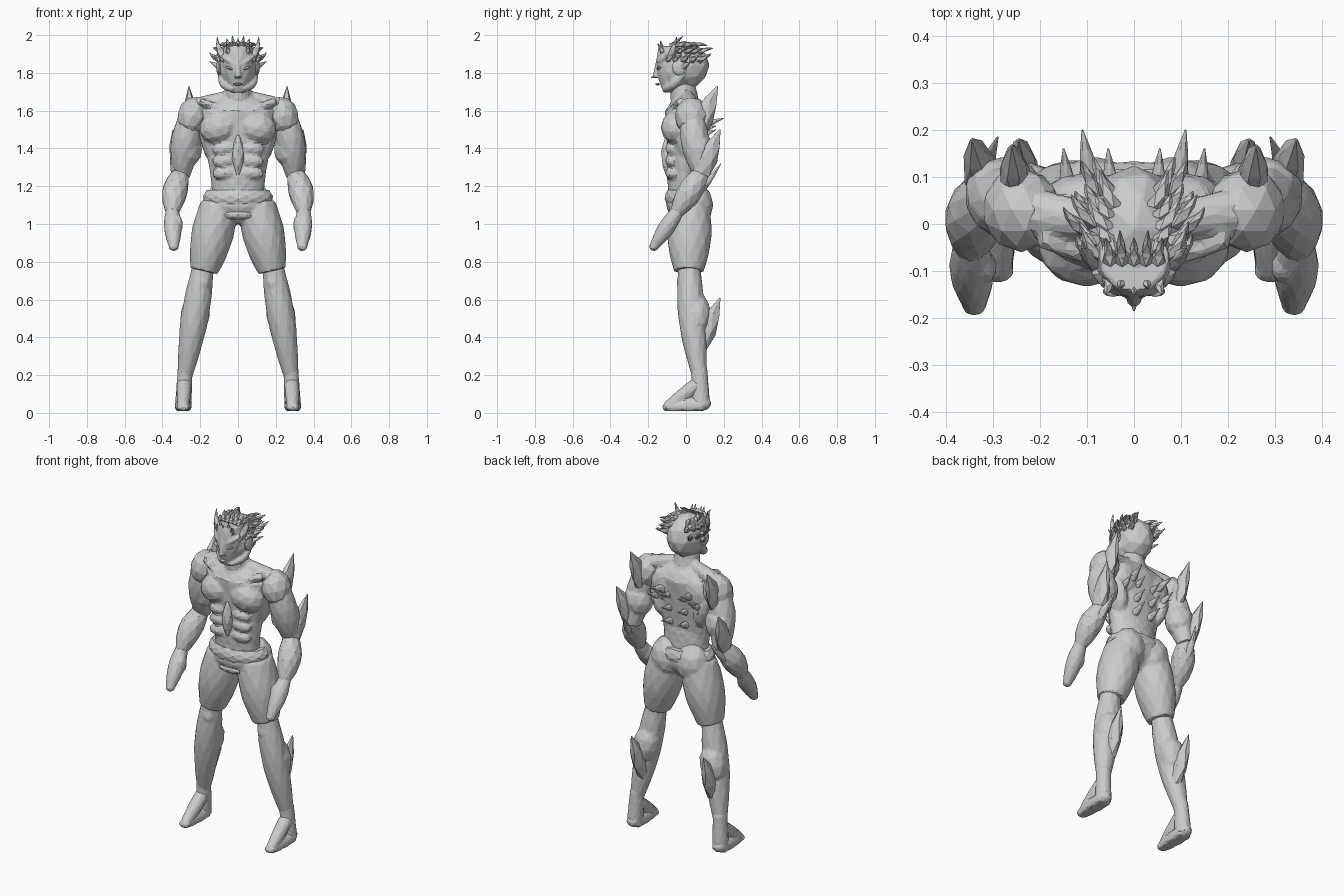
import bpy, bmesh, math
from mathutils import Vector, Matrix

cube = bpy.data.objects.get("Cube")
if cube:
    bpy.data.objects.remove(cube)

GREY = (0.6, 0.6, 0.6, 1)
grey = bpy.data.materials.new("plain grey")
grey.use_nodes = True
grey.diffuse_color = GREY
grey.node_tree.nodes["Principled BSDF"].inputs["Base Color"].default_value = GREY

# Joints of the left limbs; the right ones are mirrored
SHOULDER = Vector((.24, .03, 1.6))
ELBOW = Vector((.3, .09, 1.25))
WRIST = Vector((.35, -.05, 1.06))
FINGERTIP = Vector((.34, -.17, .88))
HIP = Vector((.1, .02, 1.1))
KNEE = Vector((.18, .015, .75))
ANKLE = Vector((.28, .07, .2))
SOLE = Vector((.29, .08, .03))
TOE = Vector((.29, -.1, .03))


def limb(bm, start, end, first, last, swell=0, depth=1, bow=(0, 0, 0), rings=6, sides=10, floor=0):
    """Tapered tube that swells and bows along a sine between its two ends."""
    start, end, bow = Vector(start), Vector(end), Vector(bow)
    run = (end - start).normalized()
    side = Vector((1, 0, 0)) if abs(run.x) < 0.8 else Vector((0, 1, 0))
    u = (side - run * side.dot(run)).normalized()
    v = run.cross(u)
    loops = []
    for i in range(rings):
        t = i / (rings - 1)
        wave = math.sin(math.pi * t)
        centre = start.lerp(end, t) + bow * wave
        r = first + (last - first) * t + swell * wave
        loop = []
        for k in range(sides):
            a = math.tau * (k + 0.5 * (i % 2)) / sides
            p = centre + u * math.cos(a) * r + v * math.sin(a) * r * depth
            p.z = max(p.z, floor)
            loop.append(bm.verts.new(p))
        loops.append(loop)
    # alternate rings are turned half a step and joined by triangles
    for i, (lo, hi) in enumerate(zip(loops, loops[1:])):
        for k in range(sides):
            n = (k + 1) % sides
            low_apex, high_apex = (lo[n], hi[k]) if i % 2 == 0 else (lo[k], hi[n])
            bm.faces.new((lo[k], lo[n], high_apex))
            bm.faces.new((hi[k], hi[n], low_apex))
    bm.faces.new(loops[0])
    bm.faces.new(loops[-1])


def ball(bm, centre, radii, tilt=0):
    place = Matrix.Translation(centre) @ Matrix.Rotation(tilt, 4, 'Y') @ Matrix.Diagonal((*radii, 1))
    bmesh.ops.create_icosphere(bm, subdivisions=2, radius=1, matrix=place)


def spike(bm, base, tip, radius, swell=0, bow=(0, 0, 0), depth=1, sides=6):
    limb(bm, base, tip, radius, .002, swell=swell, bow=bow, depth=depth, rings=4, sides=sides)


def mirror(bm):
    """Add the right half of everything built so far."""
    copy = bmesh.ops.duplicate(bm, geom=bm.verts[:] + bm.edges[:] + bm.faces[:])["geom"]
    verts = [g for g in copy if isinstance(g, bmesh.types.BMVert)]
    bmesh.ops.scale(bm, vec=(-1, 1, 1), verts=verts)


def finish(name, bm, voxel):
    bmesh.ops.recalc_face_normals(bm, faces=bm.faces)
    mesh = bpy.data.meshes.new(name)
    bm.to_mesh(mesh)
    mesh.materials.append(grey)
    obj = bpy.data.objects.new(name, mesh)
    bpy.context.collection.objects.link(obj)
    if voxel:
        # fuse the muscles into one skin, then cut it down to coarse facets
        remesh = obj.modifiers.new("fuse", 'REMESH')
        remesh.mode, remesh.voxel_size = 'VOXEL', voxel
        soften = obj.modifiers.new("soften", 'SMOOTH')
        soften.iterations = 2
        obj.modifiers.new("facet", 'DECIMATE').ratio = .12


def part(name, shape, *args, voxel=0, **options):
    bm = bmesh.new()
    shape(bm, *args, **options)
    finish(name, bm, voxel)
    bm.free()


def pair(name, shape, *args, voxel=0, **options):
    bm = bmesh.new()
    shape(bm, *args, **options)
    finish("left_" + name, bm, voxel)
    bmesh.ops.scale(bm, vec=(-1, 1, 1), verts=bm.verts)
    finish("right_" + name, bm, voxel)
    bm.free()


# Torso with chest, belly and back muscles
def torso(bm):
    ball(bm, (.1, -.05, 1.51), (.108, .085, .09), tilt=.25)
    limb(bm, (.02, -.08, 1.59), (.2, -.03, 1.65), .014, .02, bow=(0, -.01, 0))
    limb(bm, (.03, 0, 1.69), (.24, .03, 1.62), .03, .055, depth=.8)
    ball(bm, (.1, .06, 1.54), (.09, .05, .1), tilt=-.3)
    ball(bm, (.15, .02, 1.44), (.05, .08, .13), tilt=.25)
    for row in range(3):
        ball(bm, (.072, -.075, 1.27 + row * .065), (.068, .036, .036), tilt=.1)
    mirror(bm)
    limb(bm, (0, -.01, 1.2), (0, 0, 1.6), .14, .2, depth=.56, sides=14)
    limb(bm, (0, 0, 1.58), (0, -.01, 1.69), .2, .06, swell=.03, depth=.55, sides=14)
    limb(bm, (0, -.01, 1.28), (0, 0, 1.1), .14, .14, depth=.66, sides=14)
    limb(bm, (0, 0, 1.6), (0, -.02, 1.74), .08, .068)


part("torso", torso, voxel=.01)
part("breastbone_plate", limb, (0, -.1, 1.26), (0, -.1, 1.47), .008, .008, swell=.025, sides=6)


# Hips and thighs in one piece with a rolled belt
def shorts(bm):
    limb(bm, HIP, KNEE, .1, .075, swell=.024, depth=1.06, sides=12)
    ball(bm, (.085, .055, 1.1), (.1, .09, .12))
    mirror(bm)
    limb(bm, (0, .01, 1.15), (0, .01, 1), .17, .07, swell=.06, depth=.62, sides=14)


part("shorts", shorts, voxel=.01)
part("belt", limb, (0, .01, 1.18), (0, .01, 1.1), .165, .17, swell=.02, depth=.66, sides=14)
part("loin_fold", ball, (0, -.06, 1.05), (.09, .04, .03))


# Back spines in two columns with one large pair on top
def back_spines(bm):
    for row in range(3):
        z = 1.33 + row * .08
        spike(bm, (.05, .07, z), (.055, .16, z + .03), .024)
    spike(bm, (.14, .07, 1.46), (.15, .16, 1.5), .024)
    spike(bm, (.09, .08, 1.52), (.11, .2, 1.56), .03)


pair("back_spines", back_spines)


# Arms, each with three swept blades
def upper_arm(bm):
    limb(bm, SHOULDER, ELBOW, .06, .045, swell=.025, bow=(.01, -.01, 0))
    ball(bm, SHOULDER.lerp(ELBOW, .58), (.088, .08, .1))


def hand(bm):
    limb(bm, WRIST + Vector((0, .02, .03)), FINGERTIP, .03, .026, swell=.02, depth=.95)
    ball(bm, FINGERTIP, (.028, .026, .024))
    ball(bm, WRIST.lerp(FINGERTIP, .35) + Vector((-.03, 0, 0)), (.025, .035, .05))


pair("shoulder", ball, SHOULDER + Vector((0, 0, -.03)), (.083, .09, .105), tilt=-.25)
pair("upper_arm", upper_arm, voxel=.008)
pair("forearm", limb, ELBOW + Vector((0, 0, .03)), WRIST, .04, .035, swell=.03, bow=(.01, 0, 0))
pair("hand", hand, voxel=.007)
pair("shoulder_spike", spike, (.25, .05, 1.48), (.26, .167, 1.73), .035, swell=.015, depth=1.6)
pair("upper_arm_spike", spike, (.32, .08, 1.27), (.345, .18, 1.5), .035, swell=.015, depth=1.5)
pair("forearm_spike", spike, (.32, .03, 1.16), (.29, .185, 1.32), .04, bow=(.01, .01, -.01))


# Lower legs and feet
def lower_leg(bm):
    limb(bm, KNEE + Vector((0, 0, .05)), ANKLE, .055, .04, swell=.026, bow=(0, -.01, 0), rings=8)
    ball(bm, KNEE + Vector((.01, -.025, -.06)), (.045, .04, .06))
    ball(bm, KNEE.lerp(ANKLE, .42) + Vector((.005, .02, 0)), (.08, .075, .12), tilt=-.2)
    limb(bm, ANKLE + Vector((0, 0, .03)), SOLE, .04, .045, depth=1.1)


def foot(bm):
    ball(bm, SOLE + Vector((0, .005, .02)), (.044, .05, .04))
    limb(bm, SOLE + Vector((0, .01, .01)), TOE, .045, .03, swell=.006, floor=.01)
    limb(bm, (.285, .06, .15), TOE, .04, .028, swell=.004, floor=.01)
    ball(bm, TOE, (.036, .026, .022))


pair("lower_leg", lower_leg, voxel=.008)
pair("foot", foot, voxel=.007)
pair("calf_spike", spike, (.235, .07, .34), (.245, .18, .61), .03, swell=.02, depth=1.4)


# Head with the face fused to the skull
def head(bm):
    limb(bm, (.01, -.145, 1.84), (.085, -.1, 1.89), .012, .01, swell=.004, bow=(0, -.01, 0))
    limb(bm, (.02, -.12, 1.71), (.09, 0, 1.82), .016, .014, swell=.01, bow=(.02, 0, -.02))
    mirror(bm)
    ball(bm, (0, -.01, 1.84), (.107, .135, .13))
    limb(bm, (0, -.07, 1.94), (0, -.085, 1.695), .075, .035, swell=.025, sides=12)
    limb(bm, (0, -.03, 1.84), (0, -.07, 1.7), .1, .035, swell=.02, sides=12)
    limb(bm, (0, -.145, 1.88), (0, -.16, 1.775), .01, .018)


part("head", head, voxel=.006)
part("nose_tip", spike, (0, -.14, 1.79), (0, -.185, 1.775), .018)
pair("eye", ball, (.045, -.143, 1.825), (.024, .012, .007), tilt=-.4)
part("lips", ball, (0, -.15, 1.74), (.026, .012, .007))
pair("ear_plate", ball, (.1, -.035, 1.83), (.016, .04, .045))


# Hair swept out, up and back along each side of the scalp
def hair(bm):
    for row in range(3):
        lift = math.radians(12 + row * 22)
        for i in range(6):
            turn = math.radians(24 + 21 * (i + row % 2 * 0.4))
            out = Vector((math.sin(turn) * math.cos(lift), -math.cos(turn) * math.cos(lift), math.sin(lift)))
            base = Vector((out.x * .098, out.y * .125 - .01, out.z * .125 + 1.84))
            sweep = Vector((out.x * .55, .5 + max(out.y, 0) * .4, .4 - row * .2)).normalized()
            length = .06 + .025 * (i % 2)
            spike(bm, base, base + sweep * length, .02, bow=out * .01, sides=4)
    # tall horn at the temple and a side horn above the ear
    spike(bm, (.075, -.08, 1.88), (.11, -.05, 1.99), .024, bow=(.01, 0, 0))
    spike(bm, (.095, -.02, 1.83), (.15, .03, 1.86), .02)


pair("hair_spikes", hair)


# Short spikes over the forehead and the crown
def fringe(bm):
    for i in range(-2, 3):
        spread, lean = i * .025, .015 * (i % 2)
        spike(bm, (spread, -.12, 1.91), (spread * 1.2, -.15 + lean, 1.955 + lean), .018, sides=4)
        spike(bm, (spread, -.08, 1.94), (spread * 1.2, -.03 + lean, 1.98 + lean), .018, sides=4)


part("fringe", fringe)
